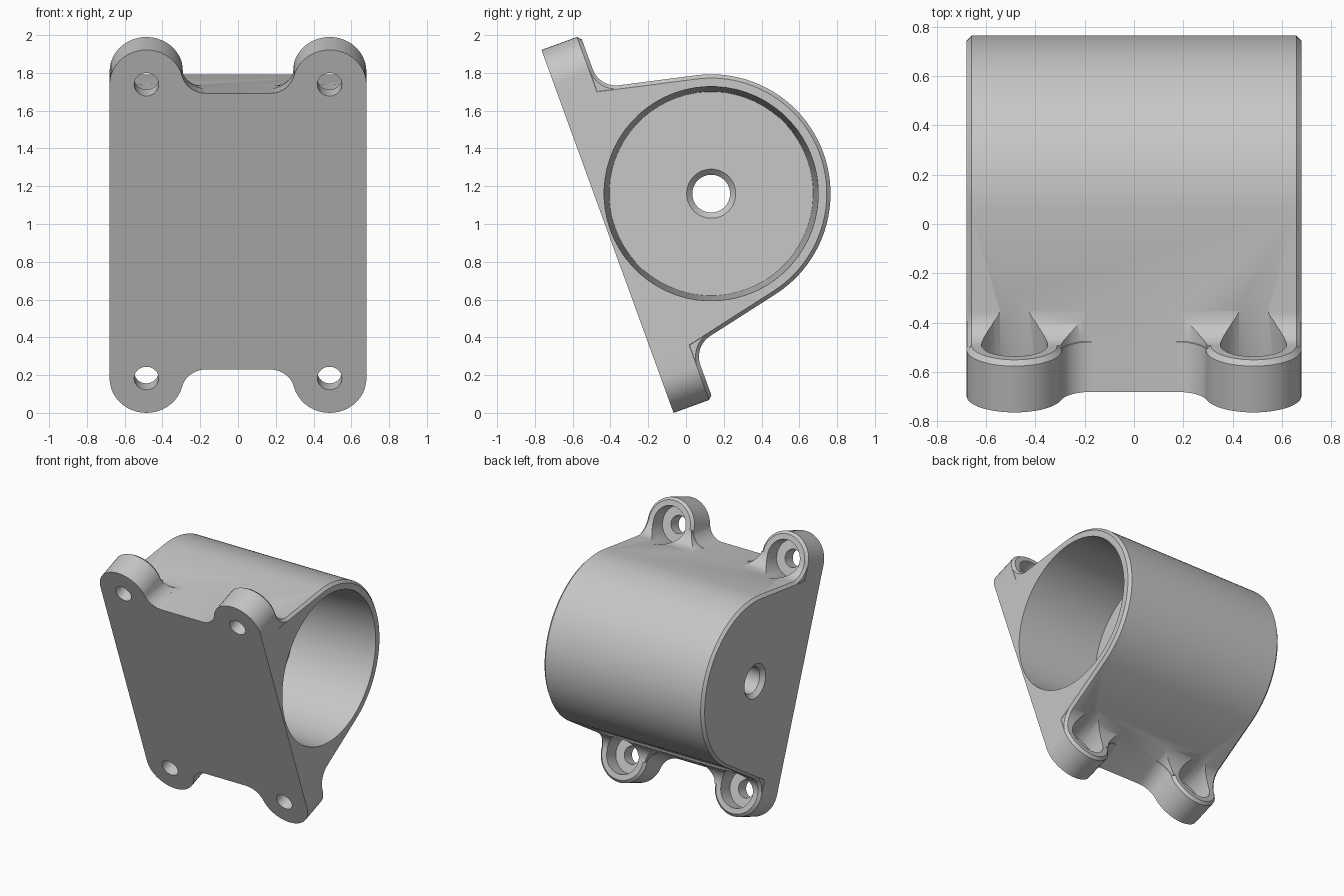
import bpy, bmesh
from math import sin, cos, radians, acos, atan2, hypot, tan, pi
from mathutils import Matrix

cube = bpy.data.objects.get("Cube")
if cube:
    bpy.data.objects.remove(cube, do_unlink=True)

# Local frame: x across, y away from the mounting face, z along the plate
WIDTH, CHAMFER = 0.68, 0.02
RADIUS, AXIS_Y = 0.632, 0.584
WAIST, LUG_X, LUG_Z, LUG_R = 0.778, 0.485, 0.8275, 0.195
LUG_T, FILLET = 0.22, 0.13

grey = bpy.data.materials.new("plain_grey")
grey.use_nodes = True
colour = (0.57, 0.57, 0.57, 1)
grey.diffuse_color = colour
grey.node_tree.nodes["Principled BSDF"].inputs["Base Color"].default_value = colour


def loft(name, sections):
    """Skin a closed solid through rings with equal point counts."""
    bm = bmesh.new()
    rings = [[bm.verts.new(p) for p in s] for s in sections]
    n = len(rings[0])
    for a, b in zip(rings, rings[1:]):
        for i in range(n):
            j = (i + 1) % n
            bm.faces.new((a[i], a[j], b[j], b[i]))
    bm.faces.new(rings[0])
    bm.faces.new(rings[-1])
    bmesh.ops.recalc_face_normals(bm, faces=bm.faces)
    mesh = bpy.data.meshes.new(name)
    bm.to_mesh(mesh)
    bm.free()
    mesh.materials.append(grey)
    obj = bpy.data.objects.new(name, mesh)
    bpy.context.collection.objects.link(obj)
    return obj


def combine(target, other, operation):
    """Apply a boolean and discard the helper solid."""
    mod = target.modifiers.new("join", 'BOOLEAN')
    mod.operation, mod.object, mod.solver = operation, other, 'MANIFOLD'
    bpy.context.view_layer.update()
    graph = bpy.context.evaluated_depsgraph_get()
    mesh = bpy.data.meshes.new_from_object(target.evaluated_get(graph))
    target.modifiers.clear()
    target.data = mesh
    bpy.data.objects.remove(other, do_unlink=True)


def arc(cx, cy, r, start, end, n):
    return [(cx + r * cos(a), cy + r * sin(a))
            for a in (start + (end - start) * i / n for i in range(n + 1))]


def circle(r, n):
    return arc(0, 0, r, 0, 2 * pi * (n - 1) / n, n - 1)


def tangent(inset):
    w, r = WAIST - inset, RADIUS - inset
    return atan2(-AXIS_Y, w) + acos(r / hypot(w, AXIS_Y))


SLOPE = tangent(0)
TAPER = tan(SLOPE)


# Barrel housing: a round back running tangentially into the flat face
def body_ring(x, inset):
    t, w = tangent(inset), WAIST - inset
    pts = [(-w, 0), (w, 0)] + arc(0, AXIS_Y, RADIUS - inset, t, pi - t, 44)
    return [(x, y, z) for z, y in pts]


inner = WIDTH - CHAMFER
bracket = loft("motor_bracket", [body_ring(-WIDTH, CHAMFER), body_ring(-inner, 0),
                                 body_ring(inner, 0), body_ring(WIDTH, CHAMFER)])

# Lug geometry: rounded end, with a concave sweep into the waist
SWEEP_X, SWEEP_Z = 0.17, WAIST + FILLET
SWEEP = atan2(LUG_Z - SWEEP_Z, LUG_X - SWEEP_X)


def lug_ring(y, inset, sx, sz):
    pts = [(WIDTH - inset, 0.5)]
    pts += arc(LUG_X, LUG_Z, LUG_R - inset, 0, pi + SWEEP, 20)
    sweep = arc(SWEEP_X, SWEEP_Z, FILLET + inset, SWEEP, -pi / 2, 10)[1:]
    pts += [(x, z - TAPER * y) for x, z in sweep]
    pts.append((SWEEP_X, 0.5))
    return [(x * sx, y, z * sz) for x, z in pts]


# Web: fillet between the back of a lug and the housing
CORNER_Z = WAIST - TAPER * LUG_T
WEB_Z = CORNER_Z + FILLET / tan(pi / 4 + SLOPE / 2)
WEB_Y = LUG_T + FILLET


def web_ring(x, inset, sx, sz):
    pts = arc(WEB_Z, WEB_Y, FILLET + inset, -pi / 2, SLOPE - pi, 12)
    pts += [(0.6, pts[-1][1]), (0.6, 0.1), (WEB_Z, 0.1)]
    return [(x * sx, y, z * sz) for z, y in pts]


corners = [(sx, sz) for sx in (-1, 1) for sz in (-1, 1)]
for sx, sz in corners:
    lug = loft("lug", [lug_ring(y, e, sx, sz) for y, e in
                       ((0, 0), (LUG_T - CHAMFER, 0), (LUG_T, CHAMFER))])
    web = loft("web", [web_ring(x, e, sx, sz) for x, e in
                       ((0.1, 0), (inner, 0), (WIDTH, CHAMFER))])
    trim = loft("web_trim", [lug_ring(y, 0.002, sx, sz) for y in (0.05, 0.45)])
    combine(web, trim, 'INTERSECT')
    combine(bracket, lug, 'UNION')
    combine(bracket, web, 'UNION')

# Screw holes with counterbores from the back
for sx, sz in corners:
    steps = ((-0.1, 0.065), (0.1, 0.065), (0.1, 0.135), (0.8, 0.135))
    screw = loft("screw_hole", [[(sx * LUG_X + x, y, sz * LUG_Z + z)
                                 for x, z in circle(r, 28)] for y, r in steps])
    combine(bracket, screw, 'DIFFERENCE')

# Tapered blind bore with a small chamfered shaft hole
steps = ((0.7, 0.568), (0.01, 0.54), (0.01, 0.13), (-0.02, 0.1),
         (-0.65, 0.1), (-0.7, 0.15))
bore = loft("bore", [[(x, AXIS_Y + y, z) for y, z in circle(r, 64)] for x, r in steps])
combine(bracket, bore, 'DIFFERENCE')

# Lean the bracket back and stand it on the ground
bracket.data.transform(Matrix.Rotation(radians(20), 4, 'X'))
ys = [v.co.y for v in bracket.data.vertices]
low = min(v.co.z for v in bracket.data.vertices)
bracket.data.transform(Matrix.Translation((0, -(min(ys) + max(ys)) / 2, -low)))

bpy.ops.object.select_all(action='DESELECT')
bracket.select_set(True)
bpy.context.view_layer.objects.active = bracket
bpy.ops.object.shade_smooth_by_angle(angle=radians(30))
